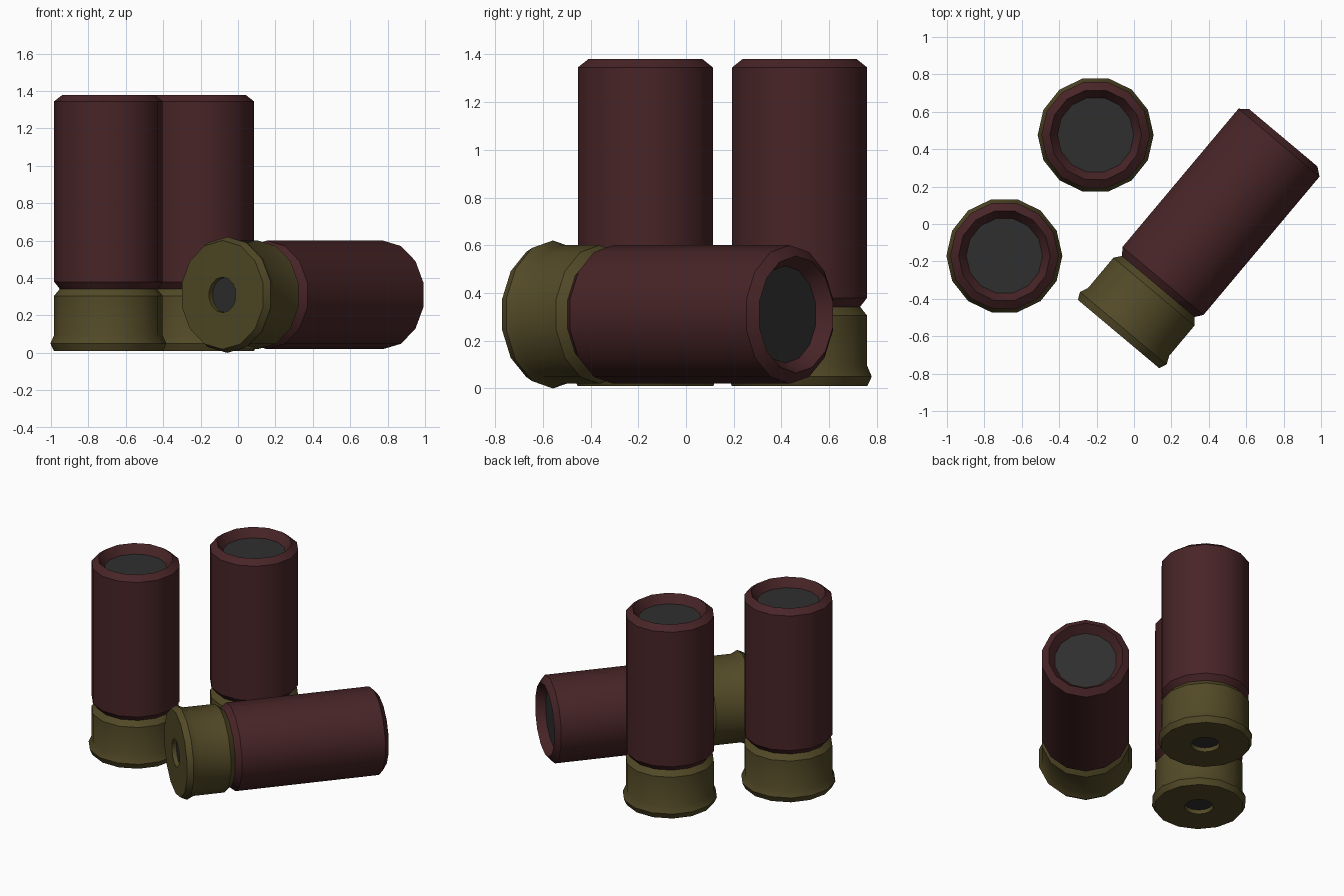
import bpy, bmesh, math
from mathutils import Matrix, Vector

if "Cube" in bpy.data.objects:
    bpy.data.objects.remove(bpy.data.objects["Cube"])

SIDES = 14


def material(name, color):
    m = bpy.data.materials.new(name)
    m.diffuse_color = (*color, 1)
    m.use_nodes = True
    m.node_tree.nodes["Principled BSDF"].inputs["Base Color"].default_value = m.diffuse_color
    return m


RED = material("dark_red_plastic", (0.065, 0.018, 0.020))
BRASS = material("dull_brass", (0.085, 0.067, 0.020))
GREY = material("dark_grey", (0.028, 0.028, 0.028))


def lathe(name, profile, mat, matrix, sides=SIDES):
    """Spin (radius, height) points round z; radius 0 closes with a disc."""
    bm = bmesh.new()
    rings = []
    for r, z in profile:
        rings.append([bm.verts.new((r * math.cos(math.tau * i / sides),
                                    r * math.sin(math.tau * i / sides), z))
                      for i in range(sides)] if r else None)
    for a, b in zip(rings, rings[1:]):
        if a is None:
            bm.faces.new(b[::-1])
        elif b is None:
            bm.faces.new(a)
        else:
            for i in range(sides):
                j = (i + 1) % sides
                bm.faces.new((a[i], a[j], b[j], b[i]))
    me = bpy.data.meshes.new(name)
    bm.to_mesh(me)
    bm.free()
    ob = bpy.data.objects.new(name, me)
    bpy.context.collection.objects.link(ob)
    me.materials.append(mat)
    ob.matrix_world = matrix
    bpy.context.view_layer.objects.active = ob
    ob.select_set(True)
    bpy.ops.object.shade_smooth_by_angle(angle=math.radians(32))
    ob.select_set(False)


def shell(tag, matrix):
    # brass base with rim and primer pocket
    lathe(tag + "_brass_base", [(0.095, 0.03), (0.095, 0), (0.291, 0), (0.31, 0.04),
                                (0.29, 0.085), (0.29, 0.295), (0.26, 0.332)], BRASS, matrix)
    # primer at the bottom of the pocket
    lathe(tag + "_primer", [(0, 0.03), (0.095, 0.03)], GREY, matrix)
    # plastic casing with bevelled, recessed mouth
    lathe(tag + "_casing", [(0.26, 0.332), (0.29, 0.37), (0.29, 1.335), (0.245, 1.37),
                            (0.204, 1.31)], RED, matrix)
    # wad closing the mouth
    lathe(tag + "_wad", [(0.204, 1.31), (0, 1.31)], GREY, matrix)


# two standing shells
shell("left_shell", Matrix.Translation((-0.693, -0.17, 0.01)))
shell("back_shell", Matrix.Translation((-0.205, 0.476, 0.01)))

# shell lying on its side, axis 50 degrees from x
shell("lying_shell", Matrix.Translation((-0.083, -0.588, 0.31))
      @ Matrix.Rotation(math.radians(-40), 4, "Z")
      @ Matrix.Rotation(math.radians(-90), 4, "X")
      @ Matrix.Rotation(math.radians(90), 4, "Z"))
